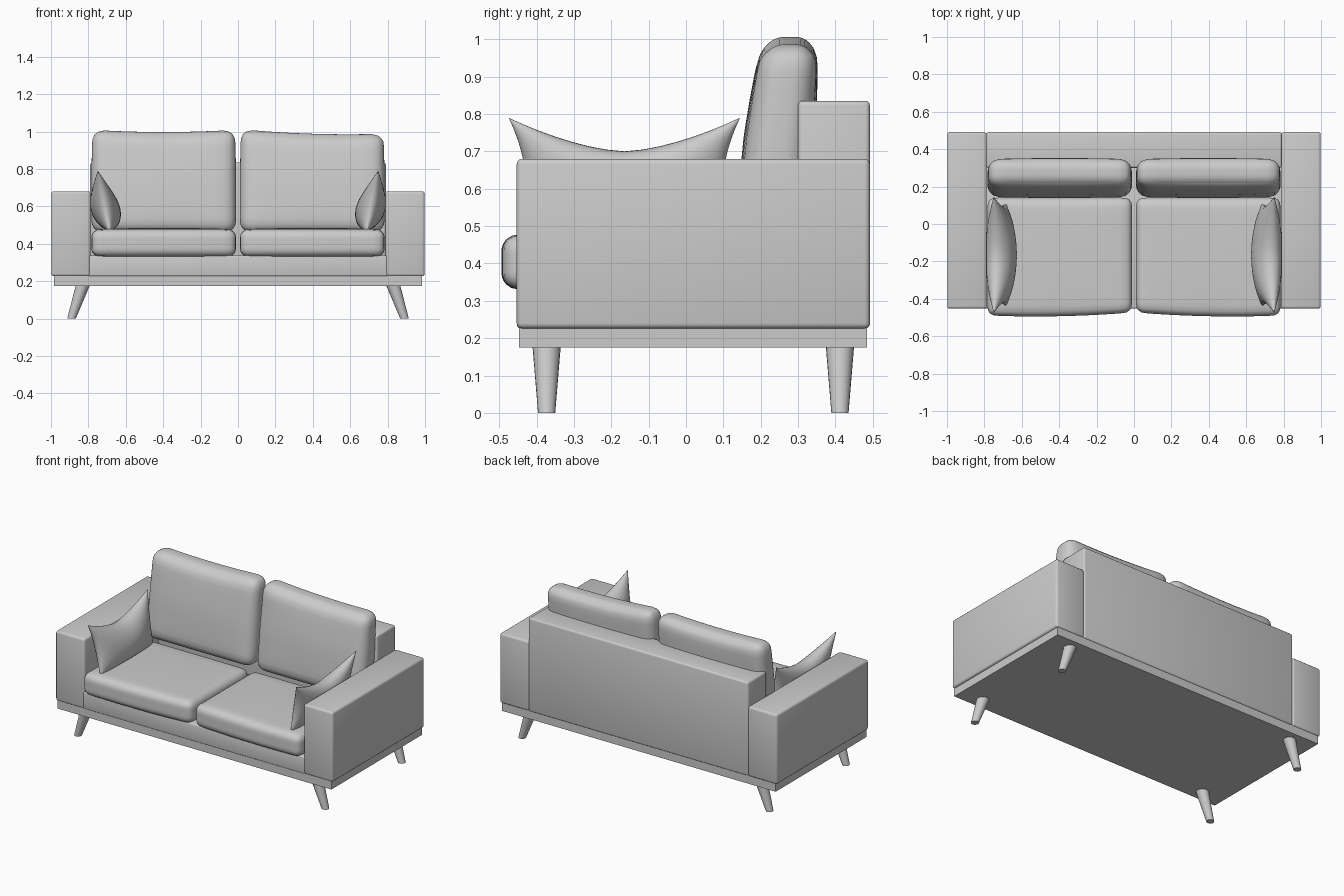
import bpy, bmesh, math
from mathutils import Vector

if "Cube" in bpy.data.objects:
    bpy.data.objects.remove(bpy.data.objects["Cube"])


def finish(name, bm, angle=35):
    bmesh.ops.recalc_face_normals(bm, faces=bm.faces)
    me = bpy.data.meshes.new(name)
    bm.to_mesh(me)
    bm.free()
    ob = bpy.data.objects.new(name, me)
    bpy.context.collection.objects.link(ob)
    bpy.ops.object.select_all(action='DESELECT')
    ob.select_set(True)
    bpy.context.view_layer.objects.active = ob
    bpy.ops.object.shade_smooth_by_angle(angle=math.radians(angle))
    return ob


def box(name, lo, hi, bevel=0.0):
    lo, hi = Vector(lo), Vector(hi)
    bm = bmesh.new()
    bmesh.ops.create_cube(bm, size=1)
    for v in bm.verts:
        v.co = (lo + hi) / 2 + v.co * (hi - lo)
    if bevel:
        bmesh.ops.bevel(bm, geom=bm.edges[:], offset=bevel, segments=3,
                        profile=0.5, affect='EDGES')
    return finish(name, bm)


def cushion(name, half, r, shape):
    """Rounded box with dense edges; shape(p, u) maps it to its final place."""
    bm = bmesh.new()
    bmesh.ops.create_cube(bm, size=2)
    bmesh.ops.subdivide_edges(bm, edges=bm.edges[:], cuts=15, use_grid_fill=True)
    for v in bm.verts:
        u = Vector([math.sin(c * math.pi / 2) for c in v.co])
        q = Vector([a * h for a, h in zip(u, half)])
        core = Vector([max(r - h, min(h - r, c)) for c, h in zip(q, half)])
        v.co = shape(core + (q - core).normalized() * r, u)
    return finish(name, bm, 60)


# frame: plinth, front rail, backrest
box("plinth", (-0.985, -0.447, 0.175), (0.985, 0.485, 0.23))
box("seat_base", (-0.8, -0.452, 0.226), (0.8, 0.32, 0.338), 0.008)
box("backrest", (-0.79, 0.30, 0.226), (0.79, 0.492, 0.835), 0.012)

for s, side in ((-1, "left"), (1, "right")):
    # arm
    xs = sorted((s * 0.788, s * 0.998))
    box(side + "_arm", (xs[0], -0.453, 0.226), (xs[1], 0.492, 0.68), 0.014)

    # seat cushion, front edge bowed slightly outwards
    def seat(p, u):
        y = -0.17 + p.y
        if u.y < 0:
            y += u.y * (0.012 * (1 - u.x ** 2) + 0.008 * s * u.x)
        z = 0.404 + p.z
        z += u.z * 0.008 * (1 - u.x ** 2) * (1 - u.y ** 2)
        return Vector((s * 0.397 + p.x, y, z))
    cushion(side + "_seat_cushion", (0.387, 0.311, 0.073), 0.045, seat)

    # back cushion, leaning back and thinner at the top
    def back(p, u):
        z = 0.735 + p.z
        w = 1 - 0.10 * max(0, u.z)
        y = 0.222 + (z - 0.48) * 0.105 + p.y * w
        y += u.y * 0.012 * (1 - u.x ** 2) * (1 - u.z ** 2)
        if u.z > 0:
            drop = 0.012 * (1 - u.x ** 2) + (0.012 * (1 + u.x) if s > 0 else 0.003)
            z -= u.z * drop
        x = s * 0.397 + p.x * (1 - 0.012 * max(0, u.z))
        return Vector((x, y, z))
    cushion(side + "_back_cushion", (0.387, 0.083, 0.277), 0.066, back)

    # throw pillow with pinched corners, leaning on the arm
    bm = bmesh.new()
    n = 20
    pts = {}
    for f in (-1, 1):
        for i in range(n + 1):
            for j in range(n + 1):
                a = math.sin((i / n - 0.5) * math.pi)
                b = math.sin((j / n - 0.5) * math.pi)
                y = -0.165 + a * (0.31 - 0.018 * (1 - b)) * (1 - 0.10 * (1 - b * b))
                top = 0.79 - 0.09 * (1 - abs(a) ** 1.6)
                bot = 0.462 + 0.012 * (1 - a * a)
                z = bot + (top - bot) * (b + 1) / 2
                t = 0.08 * ((1 - a * a) * (1 - b * b)) ** 0.5
                x = 0.712 + (z - 0.6) * 0.2 + f * t
                pts[f, i, j] = bm.verts.new((s * x, y, z))
        for i in range(n):
            for j in range(n):
                bm.faces.new([pts[f, i, j], pts[f, i + 1, j],
                              pts[f, i + 1, j + 1], pts[f, i, j + 1]])
    bmesh.ops.remove_doubles(bm, verts=bm.verts[:], dist=0.0005)
    finish(side + "_pillow", bm, 60)

    # splayed tapered legs
    for y, end in ((-0.373, "front"), (0.412, "back")):
        bm = bmesh.new()
        bmesh.ops.create_cone(bm, cap_ends=True, segments=20, radius1=0.023,
                              radius2=0.038, depth=0.18)
        for v in bm.verts:
            z = v.co.z + 0.09
            v.co = (s * (0.89 - z * 0.34) + v.co.x, y + v.co.y, z)
        finish(f"{side}_{end}_leg", bm)
